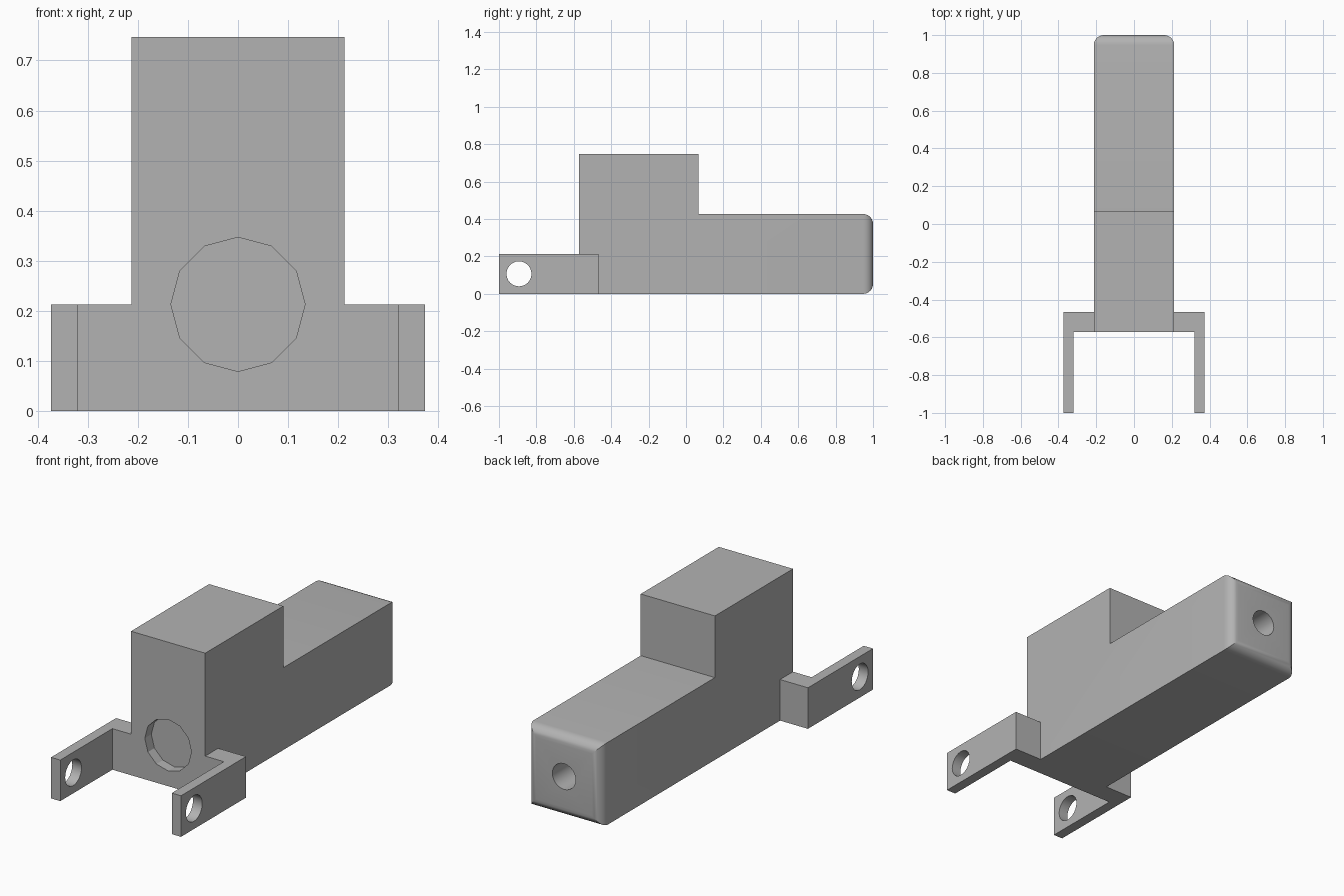
import bpy
import bmesh
import math
from mathutils import Matrix

default = bpy.data.objects.get("Cube")
if default:
    bpy.data.objects.remove(default, do_unlink=True)

grey = bpy.data.materials.new("plain grey")
grey.use_nodes = True
COLOUR = (0.45, 0.45, 0.45, 1)
grey.diffuse_color = COLOUR
grey.node_tree.nodes["Principled BSDF"].inputs["Base Color"].default_value = COLOUR


def make_object(name, bm):
    bmesh.ops.recalc_face_normals(bm, faces=bm.faces)
    mesh = bpy.data.meshes.new(name)
    bm.to_mesh(mesh)
    bm.free()
    mesh.materials.append(grey)
    obj = bpy.data.objects.new(name, mesh)
    bpy.context.collection.objects.link(obj)
    return obj


def prism(points, to_3d, offset):
    """Extrude a flat outline, placed by to_3d, along the offset vector."""
    bm = bmesh.new()
    face = bm.faces.new([bm.verts.new(to_3d(*p)) for p in points])
    new = bmesh.ops.extrude_face_region(bm, geom=[face])["geom"]
    bmesh.ops.translate(bm, vec=offset,
                        verts=[v for v in new if isinstance(v, bmesh.types.BMVert)])
    return bm


def drill(target, centre, radius, length, sides, axis):
    """Cut a straight round hole through or into the target."""
    bm = bmesh.new()
    bmesh.ops.create_cone(bm, cap_ends=True, segments=sides, radius1=radius,
                          radius2=radius, depth=length)
    bmesh.ops.rotate(bm, verts=bm.verts, matrix=Matrix.Rotation(math.pi / 2, 3, axis))
    bmesh.ops.translate(bm, verts=bm.verts, vec=centre)
    cutter = make_object("hole_cutter", bm)
    cutter.hide_render = True
    mod = target.modifiers.new("hole", 'BOOLEAN')
    mod.operation = 'DIFFERENCE'
    mod.solver = 'EXACT'
    mod.object = cutter
    bpy.context.view_layer.objects.active = target
    bpy.ops.object.modifier_apply(modifier=mod.name)
    bpy.data.objects.remove(cutter, do_unlink=True)


def shade(obj):
    bpy.ops.object.select_all(action='DESELECT')
    obj.select_set(True)
    bpy.context.view_layer.objects.active = obj
    bpy.ops.object.shade_smooth_by_angle(angle=math.radians(29))


W = 0.213       # half width of the body
FRONT = -0.573  # front face of the body

# Stepped body with a rounded rear end
side_outline = [(FRONT, 0), (1, 0), (1, 0.427), (0.067, 0.427),
                (0.067, 0.747), (FRONT, 0.747)]
bm = prism(side_outline, lambda y, z: (-W, y, z), (2 * W, 0, 0))
rear_edges = [e for e in bm.edges if all(v.co.y > 0.99 for v in e.verts)]
bmesh.ops.bevel(bm, geom=rear_edges, offset=0.053, segments=6, profile=0.5,
                affect='EDGES')
body = make_object("body", bm)

# Shallow front recess and small rear bore
drill(body, (0, FRONT, 0.213), 0.134, 0.107, 12, 'X')
drill(body, (0, 1, 0.213), 0.067, 0.43, 24, 'X')
shade(body)

# Pair of angled brackets with pin holes
bracket_outline = [(W, FRONT), (0.32, FRONT), (0.32, -1), (0.373, -1),
                   (0.373, -0.467), (W, -0.467)]
for side, label in ((1, "left"), (-1, "right")):
    bm = prism(bracket_outline, lambda x, y: (side * x, y, 0), (0, 0, W))
    bracket = make_object(label + "_bracket", bm)
    drill(bracket, (side * 0.347, -0.893, 0.107), 0.067, 0.2, 24, 'Y')
    shade(bracket)
